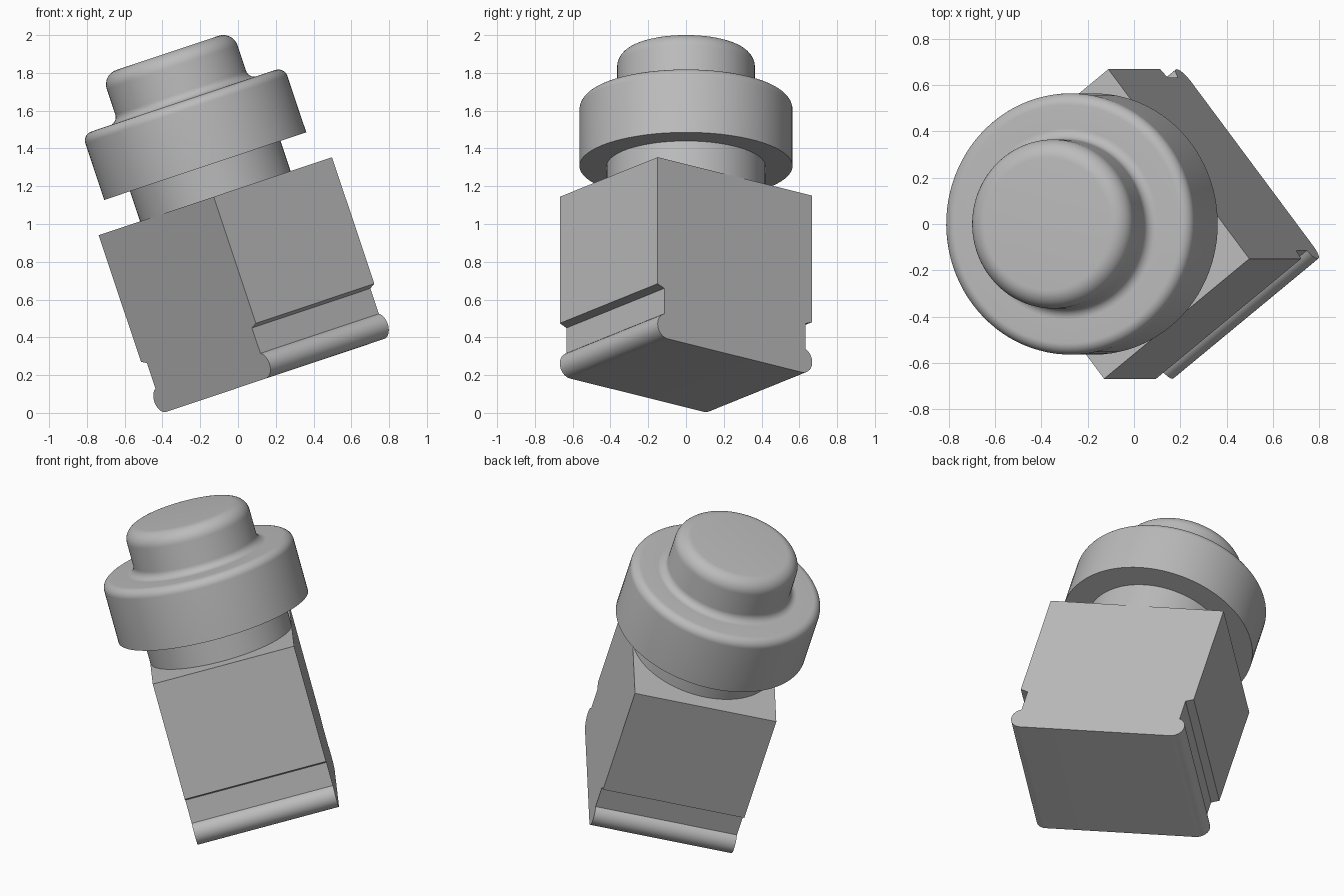
import bpy, bmesh, math
from mathutils import Matrix, Vector

if "Cube" in bpy.data.objects:
    bpy.data.objects.remove(bpy.data.objects["Cube"], do_unlink=True)

grey = bpy.data.materials.new("plain grey")
grey.use_nodes = True
grey.diffuse_color = (0.5, 0.5, 0.5, 1)
grey.node_tree.nodes["Principled BSDF"].inputs["Base Color"].default_value = (0.5, 0.5, 0.5, 1)

# Whole model leans over; the origin is the middle of the body's top face
POSE = (Matrix.Translation((-0.12, 0, 1.147))
        @ Matrix.Rotation(math.radians(-18.5), 4, 'Y')
        @ Matrix.Rotation(math.radians(38.1), 4, 'Z'))


def arc(cx, cy, r, start, end, steps=10):
    angles = [math.radians(start + (end - start) * i / steps) for i in range(steps + 1)]
    return [(cx + r * math.cos(a), cy + r * math.sin(a)) for a in angles]


def finish(name, bm):
    bmesh.ops.recalc_face_normals(bm, faces=bm.faces)
    mesh = bpy.data.meshes.new(name)
    bm.to_mesh(mesh)
    bm.free()
    mesh.materials.append(grey)
    obj = bpy.data.objects.new(name, mesh)
    bpy.context.collection.objects.link(obj)
    obj.matrix_world = POSE
    bpy.ops.object.select_all(action='DESELECT')
    obj.select_set(True)
    bpy.context.view_layer.objects.active = obj
    bpy.ops.object.shade_smooth_by_angle(angle=math.radians(30))
    return obj


def lathe(name, profile, segments=96):
    bm = bmesh.new()
    verts = [bm.verts.new((r, 0, h)) for r, h in profile]
    edges = [bm.edges.new(pair) for pair in zip(verts, verts[1:])]
    bmesh.ops.spin(bm, geom=verts + edges, axis=(0, 0, 1), cent=(0, 0, 0),
                   angle=math.tau, steps=segments, use_duplicate=False)
    bmesh.ops.remove_doubles(bm, verts=bm.verts, dist=0.0005)
    # Outward normals on open shells
    up = finish(name, bm)
    mesh = up.data
    if sum(p.normal.dot(Vector((p.center.x, p.center.y, 0))) * p.area for p in mesh.polygons) < 0:
        mesh.flip_normals()
    return up


# Body: side profile with a notch above a rounded lip, extruded across
HALF_DEPTH, HALF_WIDTH = 0.52, 0.42
side = [(HALF_DEPTH, 0), (HALF_DEPTH, -0.706), (HALF_DEPTH - 0.045, -0.723)]
side += arc(HALF_DEPTH - 0.07, -0.93, 0.07, 69, -90, 16)
outline = side + [(-y, z) for y, z in reversed(side)]
bm = bmesh.new()
face = bm.faces.new([bm.verts.new((-HALF_WIDTH, y, z)) for y, z in outline])
new = bmesh.ops.extrude_face_region(bm, geom=[face], use_keep_orig=True)["geom"]
bmesh.ops.translate(bm, vec=(2 * HALF_WIDTH, 0, 0),
                    verts=[v for v in new if isinstance(v, bmesh.types.BMVert)])
finish("body", bm)

# Turned parts stacked on the body
lathe("neck", [(0.42, 0), (0.42, 0.168)])
lathe("collar", [(0.42, 0.168), (0.564, 0.168)]
      + arc(0.514, 0.483, 0.05, 0, 90) + [(0.41, 0.533)])
lathe("button", arc(0.41, 0.578, 0.045, 270, 180)
      + arc(0.285, 0.72, 0.08, 0, 90) + [(0, 0.80)])
